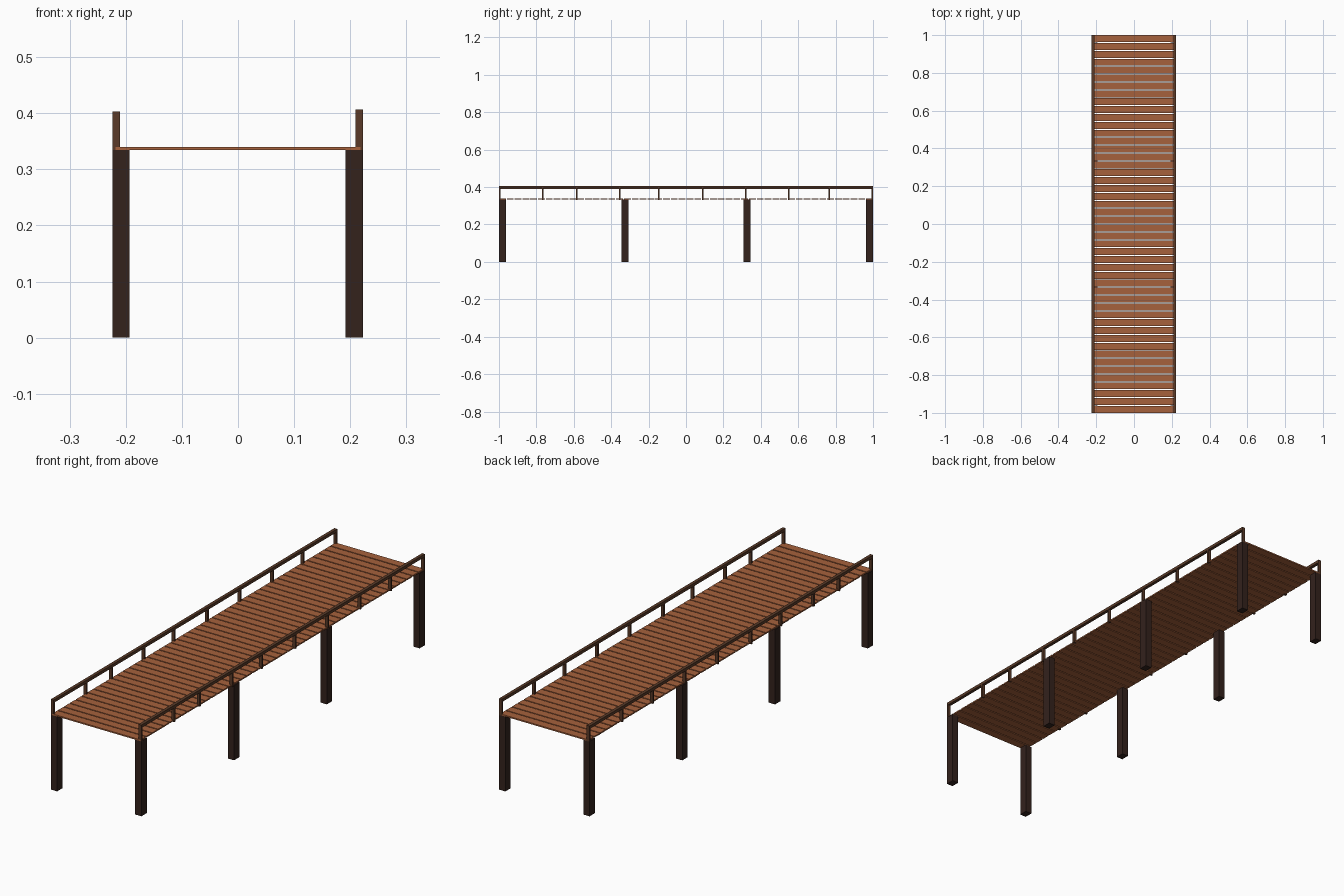
import bpy

if "Cube" in bpy.data.objects:
    bpy.data.objects.remove(bpy.data.objects["Cube"])


def material(name, color):
    m = bpy.data.materials.new(name)
    m.diffuse_color = (*color, 1)
    m.use_nodes = True
    m.node_tree.nodes["Principled BSDF"].inputs["Base Color"].default_value = m.diffuse_color
    return m


plank_wood = material("plank_wood", (0.38, 0.12, 0.045))
leg_wood = material("leg_wood", (0.033, 0.016, 0.012))
rail_wood = material("rail_wood", (0.10, 0.042, 0.021))


def box(name, x0, x1, y0, y1, z0, z1, mat):
    bpy.ops.mesh.primitive_cube_add(
        size=1, location=((x0 + x1) / 2, (y0 + y1) / 2, (z0 + z1) / 2))
    ob = bpy.context.object
    ob.name = name
    ob.scale = (x1 - x0, y1 - y0, z1 - z0)
    bpy.ops.object.transform_apply(location=False, rotation=False, scale=True)
    ob.data.materials.append(mat)
    return ob


# Deck: a plank repeated along y with narrow gaps
PLANKS, GAP = 48, 0.005
pitch = (2 + GAP) / PLANKS
deck = box("deck_planks", -0.218, 0.218, -1, -1 + pitch - GAP, 0.334, 0.340, plank_wood)
array = deck.modifiers.new("repeat", 'ARRAY')
array.count = PLANKS
array.use_relative_offset = False
array.use_constant_offset = True
array.constant_offset_displace = (0, pitch, 0)

# Railing post centres along y
post_y = [-0.996, -0.765, -0.585, -0.355, -0.145, 0.09, 0.32, 0.55, 0.765, 0.996]

# (side, leg x range, rail x range, rail top)
sides = [("left", (-0.224, -0.193), (-0.224, -0.210), 0.403),
         ("right", (0.192, 0.223), (0.209, 0.223), 0.407)]

for side, leg_x, rail_x, top in sides:
    # Support legs
    for i in range(4):
        y = -0.981 + i * 0.654
        box(f"{side}_leg_{i + 1}", *leg_x, y - 0.019, y + 0.019, 0, 0.334, leg_wood)
    # Handrail and its posts
    box(f"{side}_handrail", *rail_x, -1, 1, top - 0.013, top, rail_wood)
    for i, y in enumerate(post_y):
        box(f"{side}_rail_post_{i + 1}", *rail_x, y - 0.004, y + 0.004,
            0.332, top - 0.013, rail_wood)
